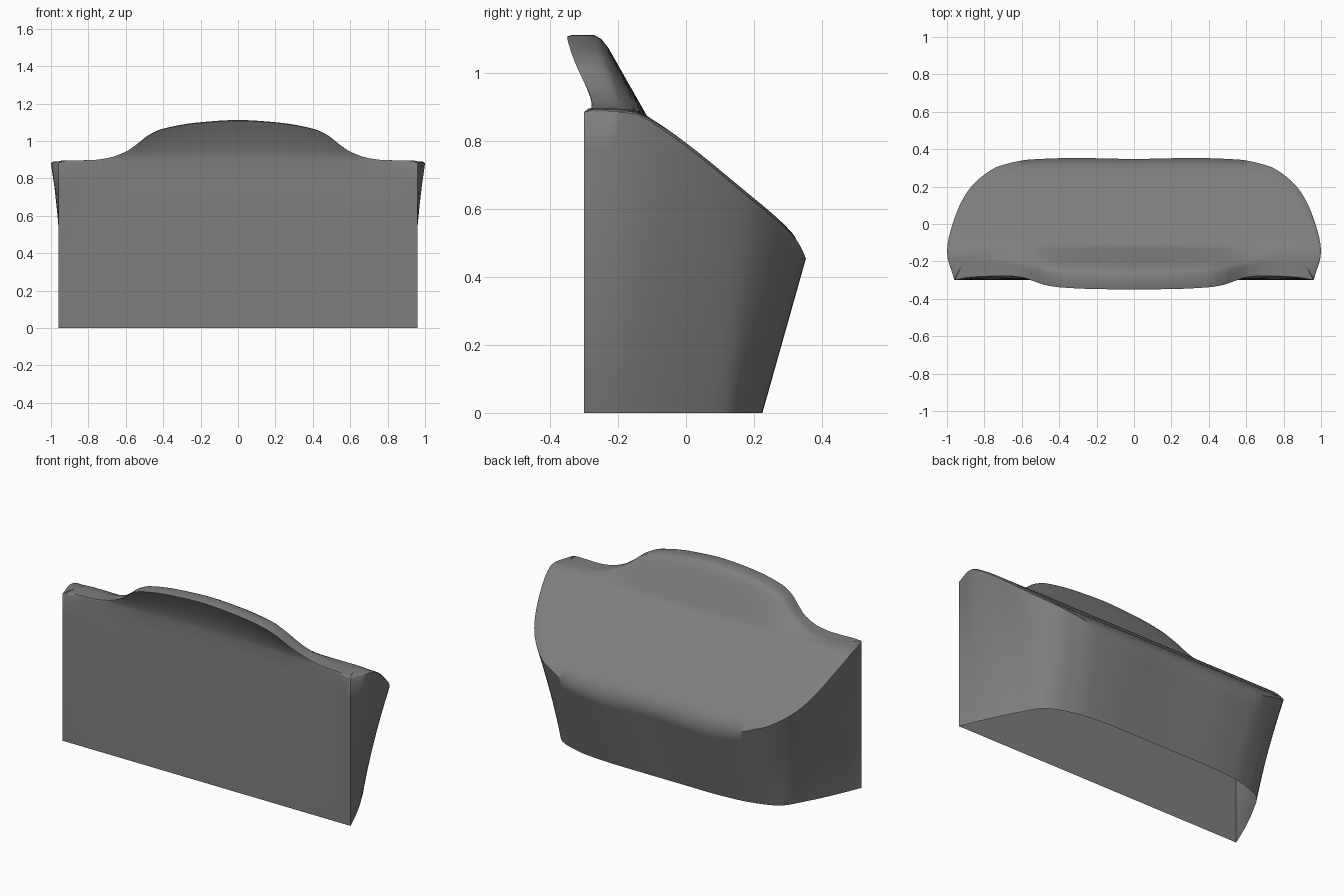
import bpy, bmesh, math

if "Cube" in bpy.data.objects:
    bpy.data.objects.remove(bpy.data.objects["Cube"])


def curve(keys, t):
    """Smooth interpolation through (t, value...) keys, mirrored at t = 0."""
    keys = [(-keys[1][0],) + keys[1][1:]] + keys if keys[0][0] == 0 else keys
    n = len(keys)
    i = 0
    while i < n - 2 and t > keys[i + 1][0]:
        i += 1
    a, b = keys[i], keys[i + 1]
    h = b[0] - a[0]
    u = (t - a[0]) / h

    def slope(j, c):
        if j == 0 or j == n - 1:
            k = 0 if j == 0 else n - 2
            return (keys[k + 1][c] - keys[k][c]) / (keys[k + 1][0] - keys[k][0])
        d0 = (keys[j][c] - keys[j - 1][c]) / (keys[j][0] - keys[j - 1][0])
        d1 = (keys[j + 1][c] - keys[j][c]) / (keys[j + 1][0] - keys[j][0])
        return 0 if d0 * d1 <= 0 else 2 * d0 * d1 / (d0 + d1)

    out = []
    for c in range(1, len(a)):
        m0, m1 = slope(i, c) * h, slope(i + 1, c) * h
        out.append((2*u**3 - 3*u**2 + 1) * a[c] + (u**3 - 2*u**2 + u) * m0
                   + (3*u**2 - 2*u**3) * b[c] + (u**3 - u**2) * m1)
    return out


def lerp(p, q, f):
    return [a + (b - a) * f for a, b in zip(p, q)]


# Guide curves over half the width (y and z, or x too where the sides wrap round)
PLAN_T = (0, .3, .5, .66, .76, .86, .94, 1)
RIM_X = (.32, .55, .72, .87, .96, 1.0, .96)
RIM_Y = (.348, .353, .345, .31, .2, .03, -.15, -.3)
BASE_X = (.3, .5, .63, .73, .82, .90, .96)
BASE_Y = (.225, .225, .213, .185, .14, 0, -.16, -.3)
base_y = list(zip(PLAN_T, BASE_Y))
rim_y = list(zip(PLAN_T, RIM_Y))
# x runs straight through the centre, so mirror it as an odd function
base_x = [(-.3, -.3), (0.0001, 0.0001)] + list(zip(PLAN_T[1:], BASE_X))
rim_x = [(-.3, -.32), (0.0001, 0.0001)] + list(zip(PLAN_T[1:], RIM_X))
crest = [(0, -.35, 1.112), (.21, -.348, 1.10), (.42, -.338, 1.065), (.5, -.325, 1.03),
         (.56, -.305, .985), (.625, -.285, .943), (.72, -.277, .91), (.81, -.279, .898),
         (.95, -.288, .895), (1, -.3, .885)]
crest_back = [(0, -.25), (.47, -.24), (.6, -.215), (.75, -.19), (.94, -.21), (1, -.3)]
slope_top = [(0, -.115), (.6, -.12), (.8, -.14), (.94, -.19), (1, -.3)]
fin_foot = [(0, -.276, .902), (.6, -.276, .9), (.85, -.283, .888), (1, -.3, .885)]
SLOPE = [(-.4, .895), (-.2, .895), (-.15, .89), (-.09, .858), (.18, .648),
         (.31, .532), (.335, .495), (.355, .45)]


def column(t):
    s, t = (-1 if t < 0 else 1), abs(t)
    x = .96 * t
    fy, fz = curve(fin_foot, t)
    cy, cz = curve(crest, t)
    dy = curve(crest_back, t)[0]
    ey = curve(slope_top, t)[0]
    ez = curve(SLOPE, ey)[0] if t < 1 else .885
    ry = curve(rim_y, t)[0]
    rz = curve(SLOPE, ry)[0] - .01 * min(1, max(0, (.35 - ry) / .1))
    if t == 1:
        rz = .885
    rim = [curve(rim_x, t)[0], ry, rz]
    base = [curve(base_x, t)[0], curve(base_y, t)[0], 0]
    pts = []
    # front wall, leaning back slightly towards the top
    for i in range(9):
        f = i / 8
        pts.append([x, -.3 + (fy + .3) * f * f, fz * f])
    # concave front of the raised back panel
    for i in range(1, 7):
        f = i / 6
        pts.append([x, fy + (cy - fy) * f ** 1.5, fz + (cz - fz) * f * .98])
    # crest and back of the panel
    pts += [lerp([x, cy, cz], [x, dy, cz], f) for f in (.12, .5, .8)]
    pts.append([x, dy, cz - .05 * max(0, cz - .895)])
    pts += [lerp([x, dy, cz], [x, ey, ez], f) for f in (.15, .4, .7, .9)]
    # sloping top out to the rim
    for i in range(14):
        p = lerp([x, ey, ez], rim, i / 14)
        w = min(1, (1 - t) / .12)
        p[2] = p[2] * (1 - w) + curve(SLOPE, p[1])[0] * w
        pts.append(p)
    # rear and side wall, slightly hollow at the sides
    hollow = .012 * math.sin(math.pi * min(1, max(0, (t - .7) / .3)))
    for i in range(9):
        f = i / 8
        p = lerp(rim, base, f)
        p[0] -= hollow * 4 * f * (1 - f)
        pts.append(p)
    return [(s * p[0], p[1], p[2]) for p in pts]


# Body: one skin lofted across the width, open underneath
bm = bmesh.new()
N = 64
cols = [[bm.verts.new(p) for p in column(i / N)] for i in range(-N, N + 1)]
for a, b in zip(cols, cols[1:]):
    for j in range(len(a) - 1):
        bm.faces.new((a[j], b[j], b[j + 1], a[j + 1]))
bmesh.ops.remove_doubles(bm, verts=bm.verts, dist=.0005)
bmesh.ops.dissolve_degenerate(bm, edges=bm.edges, dist=.0001)
bmesh.ops.recalc_face_normals(bm, faces=bm.faces)
mesh = bpy.data.meshes.new("sloped_body")
bm.to_mesh(mesh)
bm.free()
body = bpy.data.objects.new("sloped_body", mesh)
bpy.context.collection.objects.link(body)
mat = bpy.data.materials.new("dark_grey")
mat.diffuse_color = (.21, .21, .21, 1)
mat.use_nodes = True
mat.node_tree.nodes["Principled BSDF"].inputs["Base Color"].default_value = mat.diffuse_color
mesh.materials.append(mat)
bpy.context.view_layer.objects.active = body
body.select_set(True)
bpy.ops.object.shade_smooth_by_angle(angle=.9)
